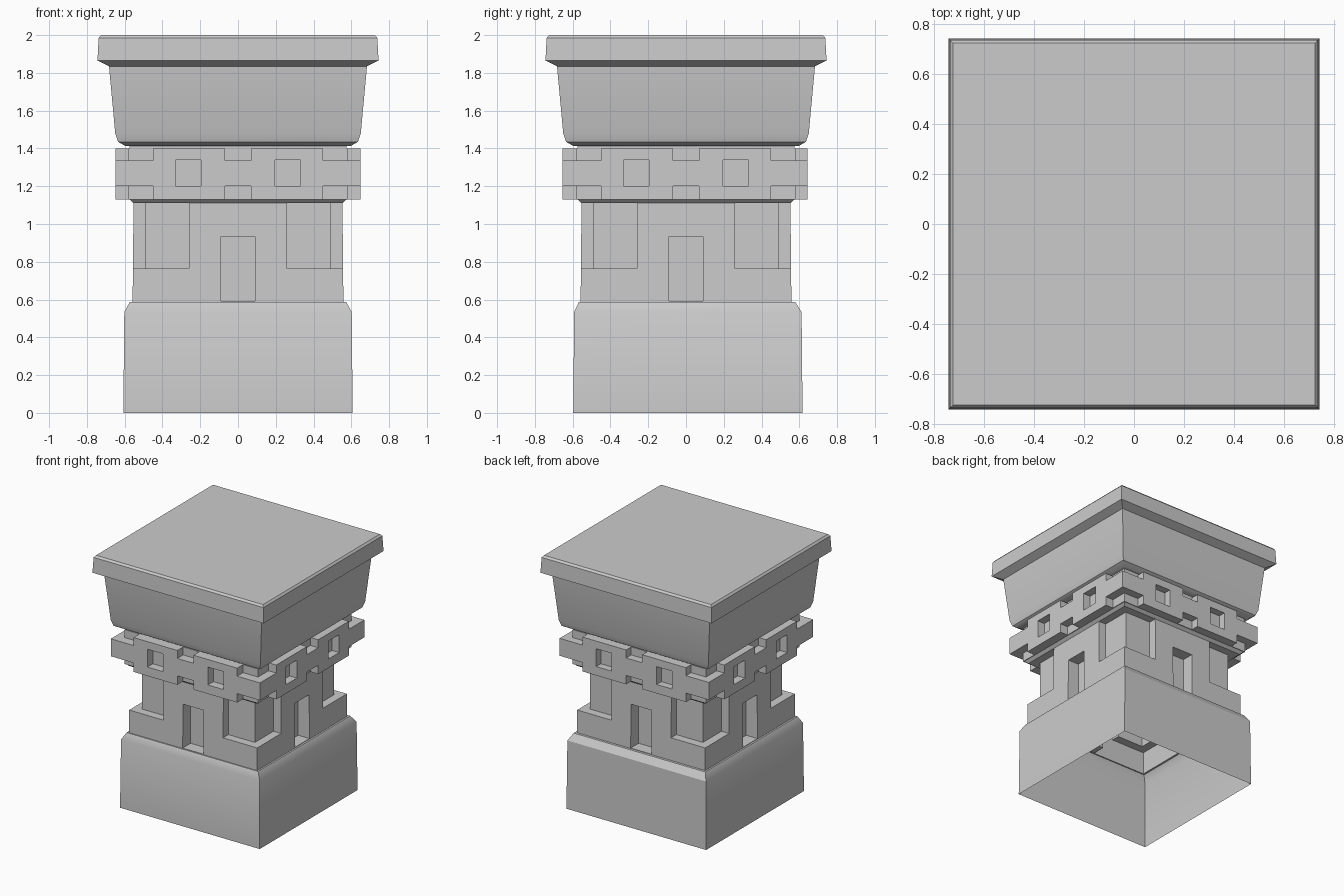
import bpy, bmesh
from math import radians
from mathutils import Matrix, Vector

if "Cube" in bpy.data.objects:
    bpy.data.objects.remove(bpy.data.objects["Cube"])


def new_object(name, bm):
    mesh = bpy.data.meshes.new(name)
    bm.to_mesh(mesh)
    bm.free()
    obj = bpy.data.objects.new(name, mesh)
    bpy.context.collection.objects.link(obj)
    return obj


def square_loft(name, rings):
    """Stack of square rings (z, half width, y shift), capped at both ends."""
    bm = bmesh.new()
    loops = [[bm.verts.new((sx * h, sy * h + dy, z))
              for sx, sy in ((-1, -1), (1, -1), (1, 1), (-1, 1))]
             for z, h, dy in rings]
    for a, b in zip(loops, loops[1:]):
        for i in range(4):
            j = (i + 1) % 4
            bm.faces.new((a[i], a[j], b[j], b[i]))
    bm.faces.new(loops[0][::-1])
    bm.faces.new(loops[-1])
    return new_object(name, bm)


def cutter_box(bm, x0, x1, depth, z0, z1, turn):
    """Box cutting inward to y = -depth on the front, turned to another side."""
    lo, hi = Vector((x0, -0.72, z0)), Vector((x1, -depth, z1))
    bmesh.ops.create_cube(bm, size=1, matrix=(
        Matrix.Rotation(radians(90 * turn), 4, 'Z')
        @ Matrix.Translation((lo + hi) / 2)
        @ Matrix.Diagonal((*(hi - lo), 1))))


# Whole outline: plinth, shaft, carved band, neck and flared cap
pillar = square_loft("pillar", [
    (0.0, 0.607, 0.01), (0.535, 0.602, 0.01), (0.588, 0.572, 0.005),
    (0.588, 0.558, 0), (1.11, 0.553, 0),
    (1.13, 0.575, 0), (1.13, 0.648, -0.005),
    (1.40, 0.648, -0.005), (1.40, 0.575, 0),
    (1.412, 0.575, 0), (1.412, 0.595, 0), (1.435, 0.635, 0), (1.48, 0.65, 0),
    (1.835, 0.683, 0), (1.865, 0.744, 0), (1.985, 0.738, 0), (2.0, 0.725, 0)])

# Recesses, the same on all four sides
bm = bmesh.new()
for turn in range(4):
    cutter_box(bm, -0.09, 0.09, 0.46, 0.592, 0.935, turn)          # doorway
    for z0, z1 in ((1.12, 1.2), (1.337, 1.406)):                   # band notches
        cutter_box(bm, -0.07, 0.07, 0.58, z0, z1, turn)
    for s in (-1, 1):
        def pair(a, b, depth, z0, z1):
            cutter_box(bm, min(s * a, s * b), max(s * a, s * b), depth, z0, z1, turn)
        pair(0.26, 0.72, 0.49, 0.765, 1.11)                        # shaft corners
        pair(0.195, 0.33, 0.585, 1.2, 1.34)                        # square windows
        pair(0.45, 0.72, 0.58, 1.12, 1.2)                          # corner notches
        pair(0.45, 0.72, 0.58, 1.337, 1.406)
cutter = new_object("recess_cutter", bm)
cutter.hide_render = True

mod = pillar.modifiers.new("recesses", 'BOOLEAN')
mod.operation = 'DIFFERENCE'
mod.solver = 'EXACT'
mod.use_self = True
mod.object = cutter
bpy.context.view_layer.objects.active = pillar
pillar.select_set(True)
bpy.ops.object.modifier_apply(modifier=mod.name)
bpy.data.objects.remove(cutter)

# Open underside: the pillar is a hollow shell
bm = bmesh.new()
bm.from_mesh(pillar.data)
bmesh.ops.delete(bm, geom=[f for f in bm.faces if f.calc_center_median().z < 0.001],
                 context='FACES')
bm.to_mesh(pillar.data)
bm.free()
bpy.ops.object.shade_smooth_by_angle(angle=radians(30))
